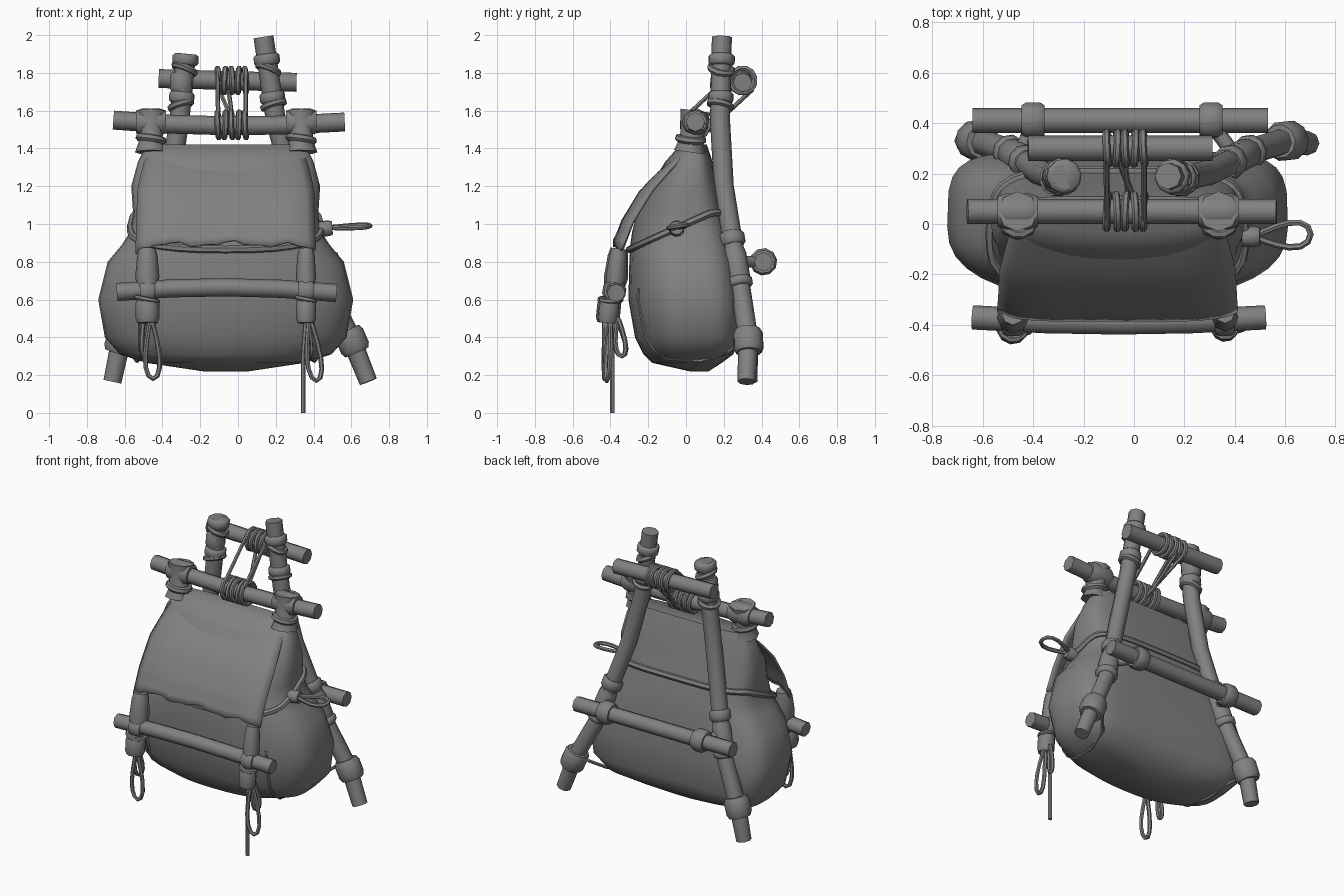
import bpy, bmesh, math
from mathutils import Vector

cube = bpy.data.objects.get("Cube")
if cube:
    bpy.data.objects.remove(cube)

grey = bpy.data.materials.new("plain grey")
grey.use_nodes = True
COLOUR = (0.22, 0.22, 0.22, 1)
grey.diffuse_color = COLOUR
grey.node_tree.nodes["Principled BSDF"].inputs["Base Color"].default_value = COLOUR
CX = -0.065  # middle of the bag


def finish(name, bm, angle=50):
    bmesh.ops.recalc_face_normals(bm, faces=bm.faces)
    mesh = bpy.data.meshes.new(name)
    bm.to_mesh(mesh)
    bm.free()
    mesh.materials.append(grey)
    mesh.shade_smooth()
    mesh.set_sharp_from_angle(angle=math.radians(angle))
    obj = bpy.data.objects.new(name, mesh)
    bpy.context.collection.objects.link(obj)
    return obj


def skin(bm, rings, closed=False):
    """Bridge equal rings of vertices, capping the ends of open runs."""
    n = len(rings[0])
    pairs = list(zip(rings, rings[1:])) + ([(rings[-1], rings[0])] if closed else [])
    for a, b in pairs:
        for i in range(n):
            j = (i + 1) % n
            bm.faces.new((a[i], a[j], b[j], b[i]))
    if not closed:
        bm.faces.new(rings[0])
        bm.faces.new(rings[-1])


def tube(name, points, radii, sides=8, closed=False):
    pts = [Vector(p) for p in points]
    n = len(pts)
    if not isinstance(radii, (list, tuple)):
        radii = [radii] * n
    bm, rings, old, normal = bmesh.new(), [], None, None
    for i, p in enumerate(pts):
        before = pts[i - 1] if i or closed else p
        after = pts[(i + 1) % n] if i < n - 1 or closed else p
        tan = (after - before).normalized()
        if old is None:
            normal = tan.orthogonal().normalized()
        else:
            normal = old.rotation_difference(tan) @ normal
        old, side = tan, tan.cross(normal)
        ring = []
        for k in range(sides):
            a = math.tau * k / sides
            ring.append(bm.verts.new(p + radii[i] * (normal * math.cos(a) + side * math.sin(a))))
        rings.append(ring)
    skin(bm, rings, closed)
    return finish(name, bm)


def collar(name, centre, axis, r, length, sides=10):
    c, d = Vector(centre), Vector(axis).normalized() * length / 2
    return tube(name, [c - d, c - d * 0.6, c + d * 0.6, c + d], [r * 0.84, r, r, r * 0.84], sides)


def coil(name, centre, axis, radius, cord):
    """A closed turn of cord around an axis."""
    axis = Vector(axis).normalized()
    u = axis.orthogonal().normalized()
    v = axis.cross(u)
    pts = [Vector(centre) + radius * (u * math.cos(a) + v * math.sin(a))
           for a in (math.tau * i / 12 for i in range(12))]
    return tube(name, pts, cord, 6, True)


def drop_loop(name, knot, hang, across, width, cord=0.013):
    """A teardrop of cord starting at a knot."""
    knot, hang, across = Vector(knot), Vector(hang), Vector(across).normalized()
    pts = []
    for i in range(14):
        t = math.tau * i / 14
        s = (1 - math.cos(t)) / 2
        pts.append(knot + hang * s + across * width / 2 * math.sin(t) * (0.25 + 0.85 * s))
    return tube(name, pts, cord, 6, True)


def interp(table, key):
    if key <= table[0][0]:
        return table[0][1:]
    for a, b in zip(table, table[1:]):
        if key <= b[0]:
            f = (key - a[0]) / (b[0] - a[0])
            return tuple(p + (q - p) * f for p, q in zip(a[1:], b[1:]))
    return table[-1][1:]


# Bag: height, half width, front y, back y, pull of the back corners to the poles
BAG = [(0.22, 0.12, 0.02, 0.12, 0), (0.265, 0.42, -0.18, 0.19, 0), (0.31, 0.56, -0.225, 0.25, 0.1),
       (0.4, 0.64, -0.27, 0.28, 0.2), (0.6, 0.675, -0.305, 0.285, 0.15), (0.8, 0.625, -0.3, 0.265, 0.05),
       (0.89, 0.55, -0.295, 0.25, 0), (0.96, 0.505, -0.285, 0.235, 0), (1.05, 0.49, -0.262, 0.21, 0),
       (1.2, 0.5, -0.19, 0.17, 0), (1.33, 0.465, -0.11, 0.14, 0), (1.42, 0.42, -0.03, 0.11, 0)]
FRONT_POWER, BACK_POWER = 2.4, 4.0


def bag_point(z, a, grow=0.0):
    w, yf, yb, pull = interp(BAG, z)
    c, s = math.cos(a), math.sin(a)
    e = 2 / (FRONT_POWER if s < 0 else BACK_POWER)
    across, along = math.copysign(abs(c) ** e, c), math.copysign(abs(s) ** e, s)
    if s > 0:
        along *= 1 + pull * abs(across) ** 3
    return Vector((CX + (w + grow) * across, (yf + yb) / 2 + ((yb - yf) / 2 + grow) * along, z))


bm = bmesh.new()
skin(bm, [[bm.verts.new(bag_point(row[0], math.tau * i / 36)) for i in range(36)] for row in BAG])
finish("bag_body", bm, 60)

# Cord round the waist of the bag, sloping down to the front
waist = []
for i in range(32):
    z = 1.0
    for _ in range(8):
        p = bag_point(z, math.tau * i / 32, 0.004)
        z = min(1.06, 1.0 + 0.45 * p.y)
    waist.append(p)
tube("waist_cord", waist, 0.02, 6, True)
collar("waist_knot", (0.455, -0.05, 0.975), (1, 0, 0.1), 0.042, 0.09)
drop_loop("waist_loop", (0.48, -0.05, 0.98), (0.22, 0.01, 0.01), (0, 1, 0.15), 0.13)

# Seam cords hugging the lower ends of the bag and tied to the poles
for side, label in ((-1, "right"), (1, "left")):
    path = []
    for z in (0.66, 0.6, 0.5, 0.4, 0.34, 0.29):
        w, yf, yb, pull = interp(BAG, z)
        reach = (1 - min(1, 0.45 / w) ** FRONT_POWER) ** (1 / FRONT_POWER)
        path.append((CX + side * 0.45, (yf + yb) / 2 - (yb - yf) / 2 * reach, z))
    path += [(CX + side * 0.47, 0.08, 0.275), (CX + side * 0.5, 0.22, 0.32), (CX + side * 0.58, 0.31, 0.38)]
    tube(label + "_seam_cord", path, 0.011, 6)

# Front flap draped over the bag, with a ragged hem
FLAP = [(0, 0.40, -0.03, 1.43), (0.2, 0.44, -0.16, 1.29), (0.4, 0.465, -0.245, 1.18),
        (0.7, 0.47, -0.335, 1.01), (1, 0.475, -0.38, 0.86)]
bm = bmesh.new()
grid = []
for j in range(11):
    v = j / 10
    w, y, z = interp(FLAP, v)
    row = []
    for i in range(21):
        u = i / 10 - 1
        hem = v ** 5 * (0.035 * (1 - u ** 4) + 0.012 * math.sin(9 * u + 1) + 0.008 * math.sin(21 * u))
        sag = (1 - v) ** 3 * 0.07 * (1 - u ** 4)
        row.append(bm.verts.new((CX + w * u, y + 0.09 * u ** 6 * (1 - 0.6 * v), z + hem - sag)))
    grid.append(row)
for a, b in zip(grid, grid[1:]):
    for i in range(20):
        bm.faces.new((a[i], a[i + 1], b[i + 1], b[i]))
flap = finish("front_flap", bm)
solid = flap.modifiers.new("thickness", "SOLIDIFY")
solid.thickness = 0.015
solid.offset = 0

# Leaning back poles with splayed feet, tied with collars
POLES = {
    "right": [(-0.275, 0.19, 1.9), (-0.31, 0.18, 1.55), (-0.365, 0.20, 1.2), (-0.42, 0.24, 0.95),
              (-0.50, 0.29, 0.65), (-0.62, 0.33, 0.38), (-0.665, 0.33, 0.165)],
    "left": [(0.135, 0.19, 1.99), (0.20, 0.18, 1.55), (0.29, 0.20, 1.2), (0.37, 0.24, 0.95),
             (0.47, 0.29, 0.65), (0.60, 0.33, 0.39), (0.69, 0.32, 0.165)]}
for side, pts in POLES.items():
    tube(side + "_pole", pts, [0.053] * 6 + [0.048])
    table = sorted((p[2], p[0], p[1]) for p in pts)
    for i, (z, r, length) in enumerate([(1.87, 0.07, 0.06), (1.67, 0.068, 0.06), (0.92, 0.068, 0.07),
                                        (0.78, 0.062, 0.2), (0.69, 0.07, 0.05), (0.38, 0.08, 0.13)]):
        x, y = interp(table, z)
        xa, ya = interp(table, z + 0.05)
        xb, yb = interp(table, z - 0.05)
        collar(f"{side}_pole_collar_{i}", (x, y, z), (xa - xb, ya - yb, 0.1), r, length)
    for i, (z, tilt) in enumerate(((1.82, 0.4), (1.63, -0.3))):
        x, y = interp(table, z)
        coil(f"{side}_pole_cord_{i}", (x, y, z), (tilt, 0.2, 1), 0.058, 0.018)
collar("right_pole_wrap", (-0.3, 0.19, 1.75), (0, 0.1, 1), 0.062, 0.1)

# Crossbars: ends, middle point, radius
BARS = {"top_bar": ((-0.42, 0.30, 1.77), (-0.06, 0.30, 1.76), (0.31, 0.30, 1.75), 0.05),
        "flap_bar": ((-0.66, 0.05, 1.55), (-0.06, 0.05, 1.52), (0.565, 0.05, 1.54), 0.05),
        "back_bar": ((-0.64, 0.41, 0.80), (-0.06, 0.41, 0.80), (0.53, 0.41, 0.80), 0.05),
        "front_bar": ((-0.64, -0.37, 0.64), (-0.06, -0.39, 0.665), (0.52, -0.37, 0.635), 0.048)}
for name, (a, m, b, r) in BARS.items():
    a, m, b = Vector(a), Vector(m), Vector(b)
    bow = (m - (a + b) / 2) * 0.25
    tube(name, [a, (a + m) / 2 + bow, m, (b + m) / 2 + bow, b], r)

# Bar fastenings: lashings to the poles, flap sleeves and hanging tabs
for side, x, px in (("right", -0.40, -0.45), ("left", 0.305, 0.40)):
    collar(side + "_back_lashing", (x, 0.41, 0.8), (1, 0, 0), 0.073, 0.09)
    tube(side + "_back_tie", [(px, 0.27, 0.8), (x, 0.40, 0.8)], 0.03)
for side, x in (("right", -0.46), ("left", 0.335)):
    collar(side + "_flap_sleeve", (x, 0.05, 1.54), (1, 0, 0), 0.072, 0.16)
    tube(side + "_flap_neck", [(x, 0.02, 1.38), (x, 0.03, 1.45), (x, 0.05, 1.6)], [0.085, 0.06, 0.08])
    coil(side + "_neck_cord", (x, 0.025, 1.45), (0.15, 0.1, 1), 0.066, 0.02)
for side, x, r in (("right", -0.48, 0.064), ("left", 0.36, 0.054)):
    tube(side + "_flap_tab", [(x, -0.355, 0.87), (x, -0.36, 0.83), (x, -0.37, 0.72), (x, -0.385, 0.64)],
         [r * 0.7, r * 0.85, r, r * 0.8])
    collar(side + "_front_lashing", (x, -0.38, 0.645), (1, 0, 0), 0.065, 0.08)
    collar(side + "_tab_knot", (x, -0.41, 0.54), (0, 0.1, 1), r, 0.13)
    coil(side + "_tab_cord", (x, -0.40, 0.60), (0.2, 0, 1), r * 0.9, 0.014)

# Hanging cord ends
drop_loop("right_hanging_loop", (-0.46, -0.43, 0.5), (0.01, 0, -0.32), (1, 0.1, 0), 0.1)
drop_loop("right_small_loop", (-0.50, -0.37, 0.5), (0, 0.03, -0.2), (0.3, 1, 0), 0.08)
drop_loop("left_hanging_loop", (0.38, -0.40, 0.5), (0.035, -0.02, -0.33), (1, 0.3, 0), 0.1)
drop_loop("left_small_loop", (0.37, -0.36, 0.5), (0.01, 0.02, -0.2), (0.3, 1, 0), 0.07)
tube("left_hanging_cord", [(0.36, -0.40, 0.5), (0.345, -0.39, 0.3), (0.345, -0.39, 0)], 0.013, 6)

# Lacing between the two upper bars
for i in range(5):
    x = -0.105 + 0.036 * i
    lean = 0.05 * (-1) ** i
    coil(f"top_lacing_{i}", (x, 0.30, 1.76), (1, lean, lean), 0.066, 0.015)
    coil(f"lower_lacing_{i}", (x, 0.05, 1.525), (1, -lean, lean), 0.07, 0.015)
for label, xa, xb, dy, dz in (("right", -0.11, -0.105, -0.04, 0.05), ("left", 0.04, 0.04, -0.04, 0.05),
                              ("crossing", -0.10, 0.0, 0.05, -0.05), ("middle", -0.05, -0.02, 0.05, -0.05)):
    tube(label + "_lacing_strand", [(xa, 0.30 + dy, 1.76 + dz), (xb, 0.05 + dy, 1.53 + dz)], 0.012, 6)
